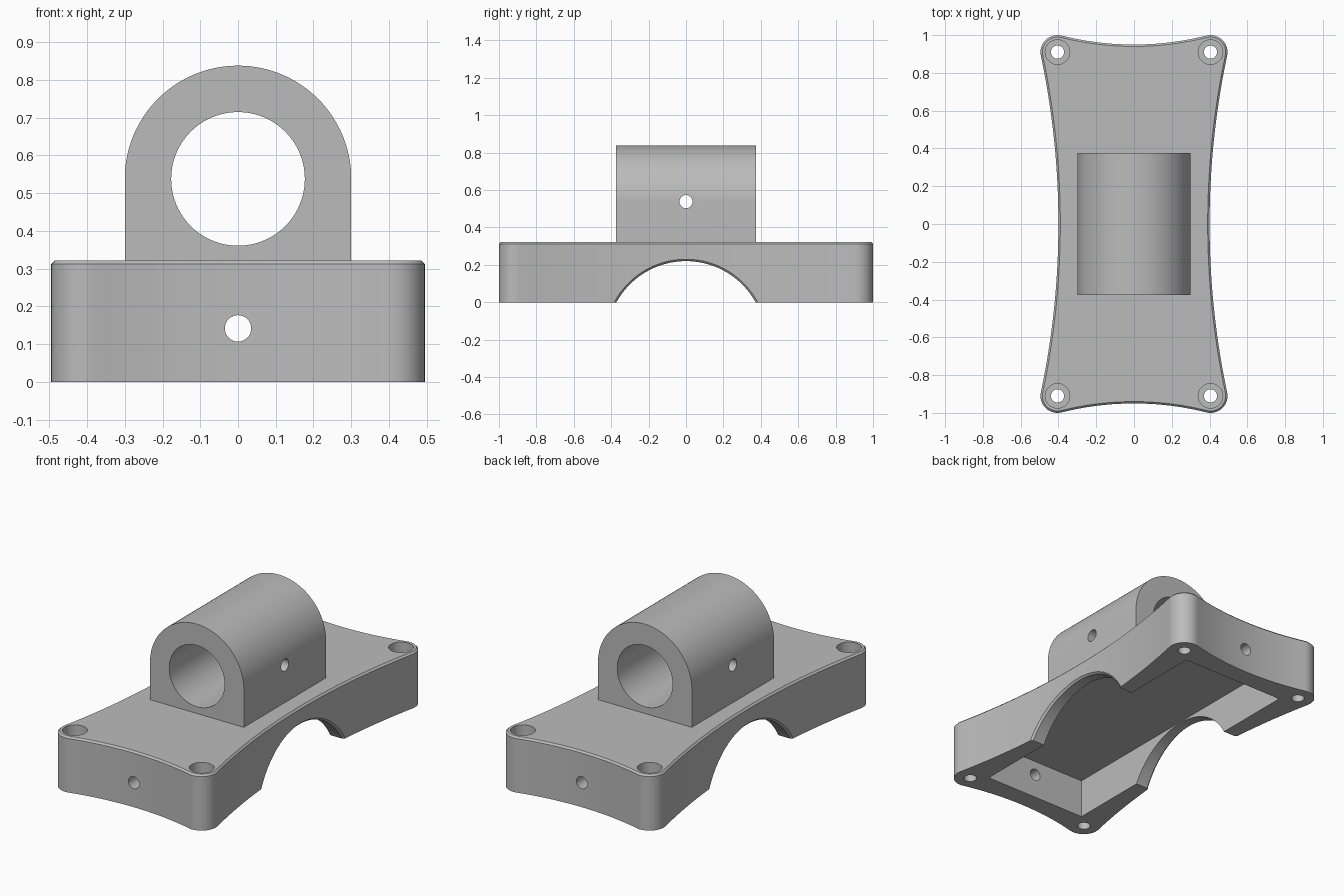
import bpy, bmesh
from math import sin, cos, pi, atan2, hypot
from mathutils import Matrix

cube = bpy.data.objects.get("Cube")
if cube:
    bpy.data.objects.remove(cube, do_unlink=True)

# Single flat grey for every part
grey = bpy.data.materials.new("plain_grey")
grey.use_nodes = True
GREY = (0.5, 0.5, 0.5, 1)
grey.diffuse_color = GREY
grey.node_tree.nodes["Principled BSDF"].inputs["Base Color"].default_value = GREY

# Main dimensions
BASE_TOP, CHAMFER = 0.322, 0.01
HOLE_X, HOLE_Y, CORNER_R = 0.405, 0.91, 0.09
WAIST_X, WAIST_Y = 0.40, 0.95
BORE_Z, BOSS_R, BOSS_Y = 0.538, 0.30, 0.375
SCREW_R = 0.035


def make_object(name, bm):
    bmesh.ops.recalc_face_normals(bm, faces=bm.faces)
    mesh = bpy.data.meshes.new(name)
    bm.to_mesh(mesh)
    bm.free()
    mesh.materials.append(grey)
    obj = bpy.data.objects.new(name, mesh)
    bpy.context.collection.objects.link(obj)
    return obj


def loft(name, rings):
    """Skin a stack of equal-length point rings and cap both ends."""
    bm = bmesh.new()
    loops = [[bm.verts.new(p) for p in ring] for ring in rings]
    for a, b in zip(loops, loops[1:]):
        for i in range(len(a)):
            j = (i + 1) % len(a)
            bm.faces.new((a[i], a[j], b[j], b[i]))
    bm.faces.new(loops[0])
    bm.faces.new(loops[-1])
    return make_object(name, bm)


def cylinder(name, radius, length, centre, axis="Z", segments=64):
    bm = bmesh.new()
    turn = {"X": Matrix.Rotation(pi / 2, 4, "Y"),
            "Y": Matrix.Rotation(pi / 2, 4, "X"), "Z": Matrix()}[axis]
    bmesh.ops.create_cone(bm, cap_ends=True, segments=segments, radius1=radius,
                          radius2=radius, depth=length,
                          matrix=Matrix.Translation(centre) @ turn)
    return make_object(name, bm)


def box(name, size, centre):
    bm = bmesh.new()
    bmesh.ops.create_cube(bm, size=1, matrix=Matrix.Translation(centre)
                          @ Matrix.Diagonal((*size, 1)))
    return make_object(name, bm)


def cut(target, cutters):
    """Subtract each cutter from the target, then discard it."""
    bpy.ops.object.select_all(action="DESELECT")
    target.select_set(True)
    bpy.context.view_layer.objects.active = target
    for cutter in cutters:
        cutter.hide_render = True
        mod = target.modifiers.new("cut", "BOOLEAN")
        mod.operation, mod.solver, mod.object = "DIFFERENCE", "EXACT", cutter
        bpy.ops.object.modifier_apply(modifier=mod.name)
        bpy.data.objects.remove(cutter, do_unlink=True)
    bpy.ops.object.shade_smooth_by_angle(angle=pi / 6)


def arc(cx, cy, r, start, end, steps):
    return [(cx + r * cos(start + (end - start) * i / steps),
             cy + r * sin(start + (end - start) * i / steps)) for i in range(steps + 1)]


# Hollow sides are arcs tangent to the round corners
def tangent_radius(across, along):
    return (along ** 2 + across ** 2 - CORNER_R ** 2) / (2 * (CORNER_R - across))


SIDE_R = tangent_radius(WAIST_X - HOLE_X, HOLE_Y)
END_R = tangent_radius(WAIST_Y - HOLE_Y, HOLE_X)


def outline(inset, z):
    side_c, end_c = WAIST_X + SIDE_R, WAIST_Y + END_R
    a_side = atan2(-HOLE_Y, side_c - HOLE_X)
    a_end = atan2(end_c - HOLE_Y, -HOLE_X)
    quarter = arc(side_c, 0, SIDE_R + inset, pi, pi + a_side, 14)
    quarter += arc(HOLE_X, HOLE_Y, CORNER_R - inset, a_side, a_end, 16)[1:]
    quarter += arc(0, end_c, END_R + inset, a_end - pi, -pi / 2, 10)[1:]
    half = quarter + [(-x, y) for x, y in quarter[-2::-1]]
    full = half + [(x, -y) for x, y in half[-2:0:-1]]
    return [(x, y, z) for x, y in full]


base = loft("base_plate", [outline(0, 0), outline(0, BASE_TOP - CHAMFER),
                           outline(CHAMFER, BASE_TOP)])

# Arched side opening, flared at the hollow outer walls
ARCH_R, ARCH_Z = 0.4245, -0.2045


def arch_ring(side, x, r):
    return [(side * (x + (r * sin(t)) ** 2 / (2 * SIDE_R)), r * sin(t), ARCH_Z + r * cos(t))
            for t in (2 * pi * i / 128 for i in range(128))]


lip, flare = WAIST_X - CHAMFER, 0.03
arch = loft("arch_cutter", [arch_ring(-1, lip + flare, ARCH_R + flare), arch_ring(-1, lip, ARCH_R),
                            arch_ring(1, lip, ARCH_R), arch_ring(1, lip + flare, ARCH_R + flare)])

# Underside pocket, end wall holes and counterbored corner holes
cutters = [box("pocket_cutter", (0.66, 1.68, 0.45), (0, 0, 0)), arch,
           cylinder("end_hole_cutter", SCREW_R, 3, (0, 0, 0.142), "Y", 32)]
for sx in (-1, 1):
    for sy in (-1, 1):
        x, y = sx * HOLE_X, sy * HOLE_Y
        cutters.append(cylinder("screw_cutter", SCREW_R, 1, (x, y, 0), "Z", 32))
        cutters.append(cylinder("counterbore_cutter", 0.065, 0.2, (x, y, BASE_TOP), "Z", 48))
cut(base, cutters)

# Round-topped bearing boss with its bore and cross hole
profile = [(BOSS_R, BASE_TOP)] + arc(0, BORE_Z, BOSS_R, 0, pi, 64) + [(-BOSS_R, BASE_TOP)]
boss = loft("bearing_boss", [[(x, y, z) for x, z in profile] for y in (-BOSS_Y, BOSS_Y)])
cut(boss, [cylinder("bore_cutter", 0.177, 2, (0, 0, BORE_Z), "Y", 96),
           cylinder("cross_hole_cutter", SCREW_R, 2, (0, 0, BORE_Z), "X", 32)])
